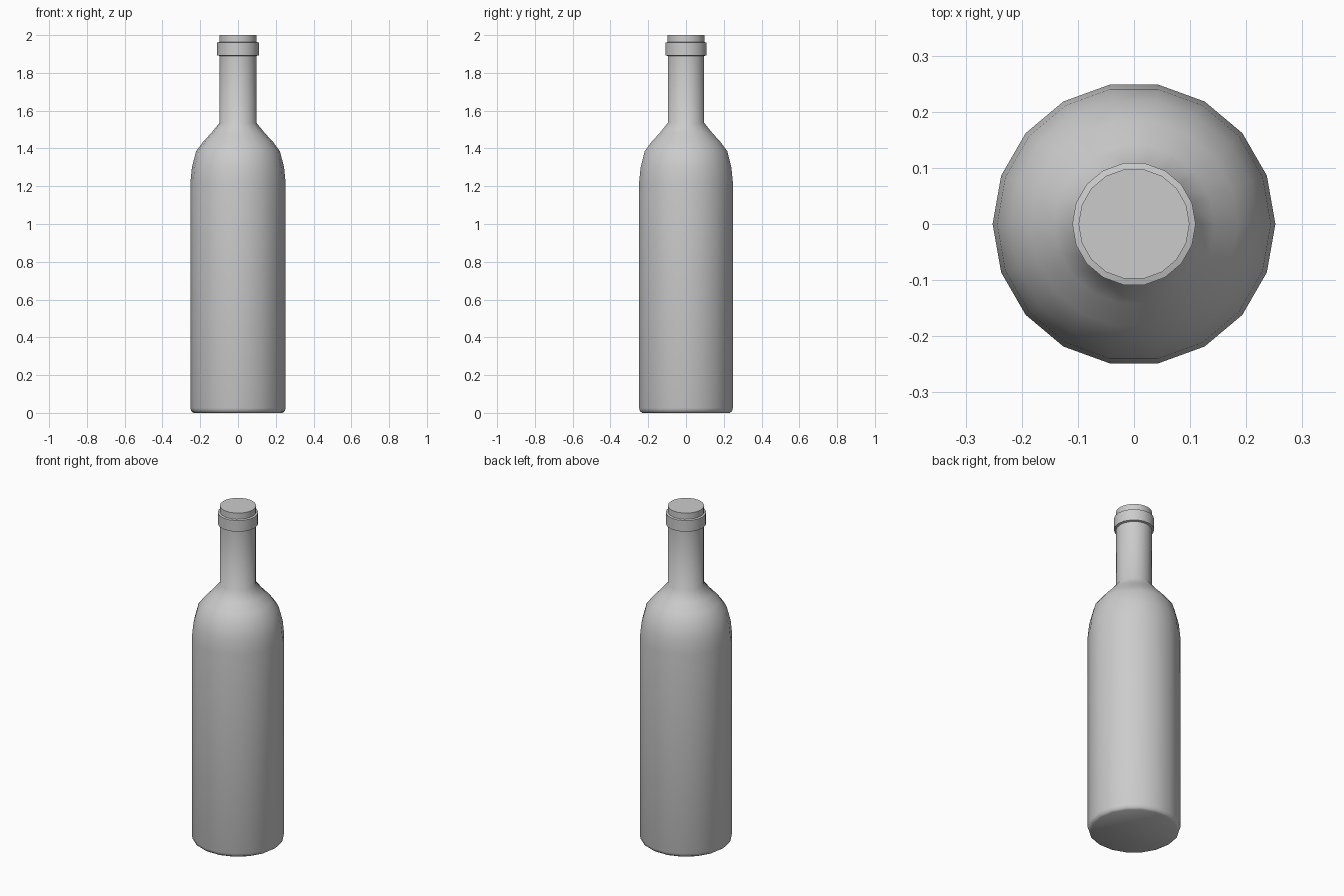
import bpy, bmesh, math

if "Cube" in bpy.data.objects:
    bpy.data.objects.remove(bpy.data.objects["Cube"])

SIDES = 18


def lathe(name, profile):
    """Revolve (radius, height) points around z, with flat caps at both ends."""
    bm = bmesh.new()
    rings = []
    for r, z in profile:
        rings.append([bm.verts.new((r * math.cos(2 * math.pi * i / SIDES),
                                    r * math.sin(2 * math.pi * i / SIDES), z))
                      for i in range(SIDES)])
    for a, b in zip(rings, rings[1:]):
        for i in range(SIDES):
            j = (i + 1) % SIDES
            bm.faces.new((a[i], a[j], b[j], b[i]))
    bm.faces.new(rings[0][::-1])
    bm.faces.new(rings[-1])
    mesh = bpy.data.meshes.new(name)
    bm.to_mesh(mesh)
    bm.free()
    obj = bpy.data.objects.new(name, mesh)
    bpy.context.collection.objects.link(obj)
    bpy.ops.object.select_all(action='DESELECT')
    obj.select_set(True)
    bpy.context.view_layer.objects.active = obj
    bpy.ops.object.shade_smooth_by_angle(angle=math.radians(40))
    return obj


# Body, shoulder, neck, collar and mouth in one continuous profile
lathe("bottle", [
    (0.235, 0.0), (0.247, 0.008), (0.252, 0.025),     # rounded foot
    (0.252, 1.22), (0.244, 1.30), (0.222, 1.385),     # body and shoulder
    (0.185, 1.435), (0.143, 1.48), (0.098, 1.535),
    (0.098, 1.89),                                    # neck
    (0.110, 1.893), (0.110, 1.96),                    # collar
    (0.099, 1.963), (0.099, 2.0),                     # mouth
])
